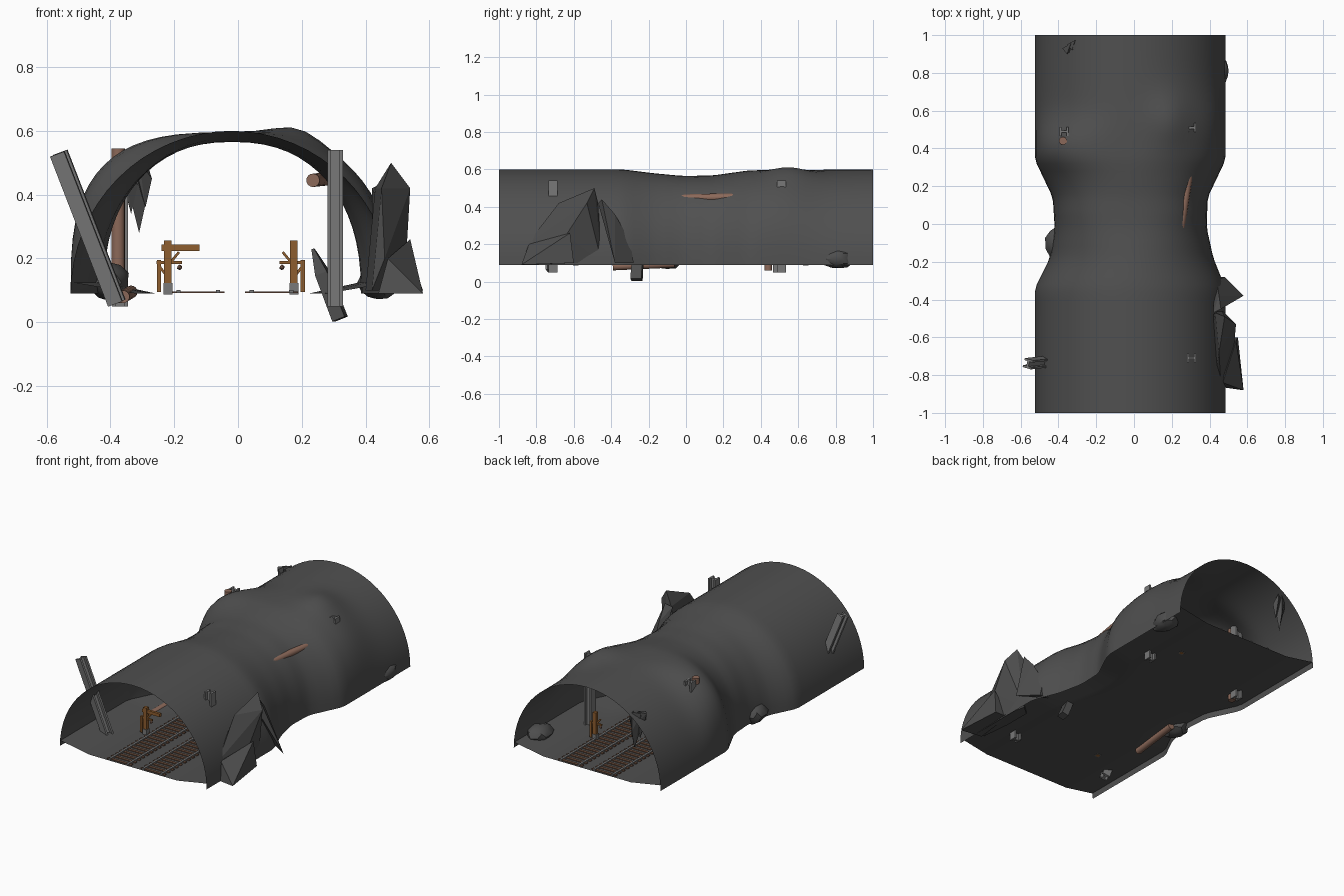
import bpy, bmesh, math
from mathutils import Vector, Matrix

cube = bpy.data.objects.get("Cube")
if cube:
    bpy.data.objects.remove(cube, do_unlink=True)


def material(name, rgb):
    m = bpy.data.materials.new(name)
    m.use_nodes = True
    m.diffuse_color = (*rgb, 1)
    m.node_tree.nodes["Principled BSDF"].inputs["Base Color"].default_value = (*rgb, 1)
    return m


STONE = material("dark stone", (0.08, 0.08, 0.08))
ROCK = material("boulder grey", (0.075, 0.075, 0.075))
STEEL = material("steel grey", (0.19, 0.19, 0.19))
RUST = material("rusty pipe", (0.26, 0.14, 0.10))
WOOD = material("orange wood", (0.27, 0.11, 0.028))
TIE = material("sleeper brown", (0.15, 0.075, 0.045))


def finish(name, bm, mat, smooth=None):
    me = bpy.data.meshes.new(name)
    bm.to_mesh(me)
    bm.free()
    me.materials.append(mat)
    ob = bpy.data.objects.new(name, me)
    bpy.context.collection.objects.link(ob)
    if smooth:
        bpy.ops.object.select_all(action='DESELECT')
        ob.select_set(True)
        bpy.context.view_layer.objects.active = ob
        bpy.ops.object.shade_smooth_by_angle(angle=math.radians(smooth))
    return ob


def add_box(bm, centre, size, frame=Matrix()):
    bmesh.ops.create_cube(bm, size=1, matrix=frame @ Matrix.Translation(centre) @ Matrix.Diagonal((*size, 1)))


def along(a, b):
    """Frame at the middle of a-b with its z axis along the line, and the length."""
    a, b = Vector(a), Vector(b)
    d = b - a
    return Matrix.Translation((a + b) / 2) @ d.to_track_quat('Z', 'Y').to_matrix().to_4x4(), d.length


def i_beam(name, a, b, turn):
    frame, length = along(a, b)
    frame = frame @ Matrix.Rotation(turn, 4, 'Z')
    bm = bmesh.new()
    for s in (-1, 1):
        add_box(bm, (0, s * 0.019, 0), (0.048, 0.011, length), frame)
    add_box(bm, (0, 0, 0), (0.012, 0.03, length), frame)
    finish(name, bm, STEEL)


def pipe(name, a, b, r):
    frame, length = along(a, b)
    bm = bmesh.new()
    bmesh.ops.create_cone(bm, cap_ends=True, segments=16, radius1=r, radius2=r, depth=length, matrix=frame)
    finish(name, bm, RUST, 40)


def hull(name, points):
    bm = bmesh.new()
    for p in points:
        bm.verts.new(p)
    out = bmesh.ops.convex_hull(bm, input=bm.verts)
    bmesh.ops.delete(bm, geom=[v for v in out["geom_interior"] if isinstance(v, bmesh.types.BMVert)], context='VERTS')
    bmesh.ops.recalc_face_normals(bm, faces=bm.faces)
    finish(name, bm, ROCK)


# Tunnel outline along its length: y, left edge, right edge, crown height
PROFILE = [(-1, -.525, .485, .60), (-.34, -.525, .485, .60), (-.18, -.445, .42, .58), (-.02, -.42, .385, .565),
           (.14, -.43, .39, .567), (.34, -.525, .485, .595), (1, -.525, .485, .60)]
GROUND = 0.09


def section(y):
    for p, q in zip(PROFILE, PROFILE[1:]):
        if y <= q[0] + 1e-6:
            t = (y - p[0]) / (q[0] - p[0])
            return [a + (b - a) * t for a, b in zip(p[1:], q[1:])]


def bell(value, centre, width):
    return math.exp(-((value - centre) / width) ** 2)


def vault_point(y, u):
    lo, hi, top = section(y)
    c, s = -math.cos(math.pi * u), max(math.sin(math.pi * u), 0)
    # Squarer shoulders at the waist and at the swelling behind it
    swell = bell(y, 0.41, 0.12) if c < 0 else 0.5 * bell(y, 0.5, 0.17)
    n = 2 + swell + 0.35 * bell(y, 0.08, 0.2)
    x = (lo + hi) / 2 + (hi - lo) / 2 * math.copysign(abs(c) ** (2 / n), c)
    z = GROUND + (top - GROUND) * s ** (2 / n)
    return x, y, z + 0.035 * bell(y, 0.55, 0.13) * bell(x, 0.19, 0.1)


def floor_point(y, u):
    lo, hi, _ = section(y)
    return lo + 0.004 + (hi - lo - 0.008) * u, y, GROUND + 0.035 * max(0, (abs(2 * u - 1) - 0.6) / 0.4)


def sheet(name, func, across, rows=50):
    bm = bmesh.new()
    grid = [[bm.verts.new(func(-1 + 2 * j / rows, i / across)) for i in range(across + 1)] for j in range(rows + 1)]
    for r0, r1 in zip(grid, grid[1:]):
        for i in range(across):
            bm.faces.new((r0[i], r0[i + 1], r1[i + 1], r1[i]))
    finish(name, bm, STONE, 60)


sheet("tunnel_vault", vault_point, 32)
sheet("tunnel_floor", floor_point, 20)

# Two railway tracks
for label, cx in (("left", 0.105), ("right", -0.125)):
    rails, ties = bmesh.new(), bmesh.new()
    for s in (-1, 1):
        add_box(rails, (cx + s * 0.062, 0, 0.096), (0.013, 1.99, 0.01))
    for k in range(50):
        add_box(ties, (cx, -0.98 + k * 0.04, 0.0935), (0.165, 0.018, 0.005))
    finish(label + "_track_rails", rails, STEEL)
    finish(label + "_track_sleepers", ties, TIE)

# Steel support beams
for label, x, y in (("front_left", 0.305, -0.71), ("back_left", 0.305, 0.51), ("back_right", -0.37, 0.49)):
    i_beam(label + "_beam", (x, y, 0.05), (x, y, 0.54), math.pi / 2)
i_beam("leaning_beam", (-0.38, -0.72, 0.06), (-0.562, -0.74, 0.53), 1.2)

# Rusty pipes
pipe("upright_pipe", (-0.376, 0.44, 0.06), (-0.376, 0.44, 0.545), 0.021)
pipe("fallen_pipe", (-0.36, -0.39, 0.08), (-0.335, -0.06, 0.095), 0.02)
pipe("ceiling_pipe", (0.235, -0.1, 0.445), (0.33, 0.51, 0.455), 0.021)


# Wooden posts with a bracket and a hanging lamp
def lamp_post(name, x, y, side, arm):
    bm = bmesh.new()
    add_box(bm, (x, y, 0.172), (0.023, 0.022, 0.17))
    add_box(bm, (x - side * 0.028, y, 0.145), (0.013, 0.016, 0.1))
    add_box(bm, (x + side * 0.005, y, 0.187), (0.08, 0.01, 0.009))
    for a, b in (((-0.03, 0.18), (0, 0.14)), ((0.035, 0.22), (0.01, 0.19))):
        frame, length = along((x + side * a[0], y, a[1]), (x + side * b[0], y, b[1]))
        add_box(bm, (0, 0, 0), (0.008, 0.008, length), frame)
    if arm:
        add_box(bm, (x + side * 0.04, y, 0.233), (0.12, 0.016, 0.02))
    finish(name, bm, WOOD)
    bm = bmesh.new()
    add_box(bm, (x, y, 0.105), (0.028, 0.028, 0.036))
    finish(name + "_base", bm, STEEL)
    bm = bmesh.new()
    bmesh.ops.create_icosphere(bm, subdivisions=1, radius=0.009, matrix=Matrix.Translation((x + side * 0.037, y, 0.172)))
    finish(name + "_lamp", bm, RUST)


lamp_post("right_lamp_post", -0.22, -0.59, 1, True)
lamp_post("left_lamp_post", 0.175, 0.64, -1, False)

# Large boulder on the left wall, with its foot and a thin shard
hull("large_boulder", [(.42, -.86, .1), (.46, -.85, .2), (.40, -.67, .1), (.40, -.5, .1), (.45, -.68, .42), (.48, -.49, .5),
                       (.54, -.53, .42), (.53, -.64, .25), (.5, -.66, .1), (.43, -.47, .42), (.46, -.45, .1)])
hull("boulder_foot", [(.58, -.88, .09), (.44, -.86, .09), (.47, -.84, .2), (.54, -.62, .26), (.55, -.6, .1), (.46, -.6, .1)])
hull("boulder_shard", [(.58, -.38, .1), (.48, -.28, .1), (.42, -.28, .1), (.44, -.3, .22), (.42, -.47, .42), (.45, -.38, .36),
                       (.46, -.45, .44)])

# Fallen slab through the floor
frame, length = along((0.32, -0.265, 0.01), (0.235, -0.25, 0.23))
hull("fallen_slab", [frame @ Vector((sx * w, sy * w * 0.7, z * length / 2))
                     for z, w in ((-1, 0.03), (0.3, 0.028), (1, 0.006)) for sx in (-1, 1) for sy in (-1, 1)])


# Low rounded rocks along the walls
def low_rock(name, centre, size):
    bm = bmesh.new()
    bmesh.ops.create_icosphere(bm, subdivisions=2, radius=1)
    for v in bm.verts:
        wob = 1 + 0.08 * math.sin(5 * v.co.x + 3 * v.co.y + 7 * v.co.z)
        v.co = Vector(centre) + Vector([a * b * wob for a, b in zip(v.co, size)])
    finish(name, bm, ROCK, 35)


low_rock("right_low_rock", (-0.405, -0.1, 0.125), (0.065, 0.085, 0.06))
low_rock("left_low_rock", (0.438, 0.81, 0.122), (0.065, 0.095, 0.052))

# Hanging roof shards
for k, (x, y, low) in enumerate(((-.335, .93, .34), (-.31, .95, .28), (-.29, .94, .36))):
    hull(f"roof_shard_{k + 1}", [(x, y, low), (x - .025, y - .02, low + .1), (x + .02, y, low + .09), (x, y + .025, low + .11),
                                 (x - .045, y, .505), (x - .02, y - .03, .505), (x, y + .025, .515)])
